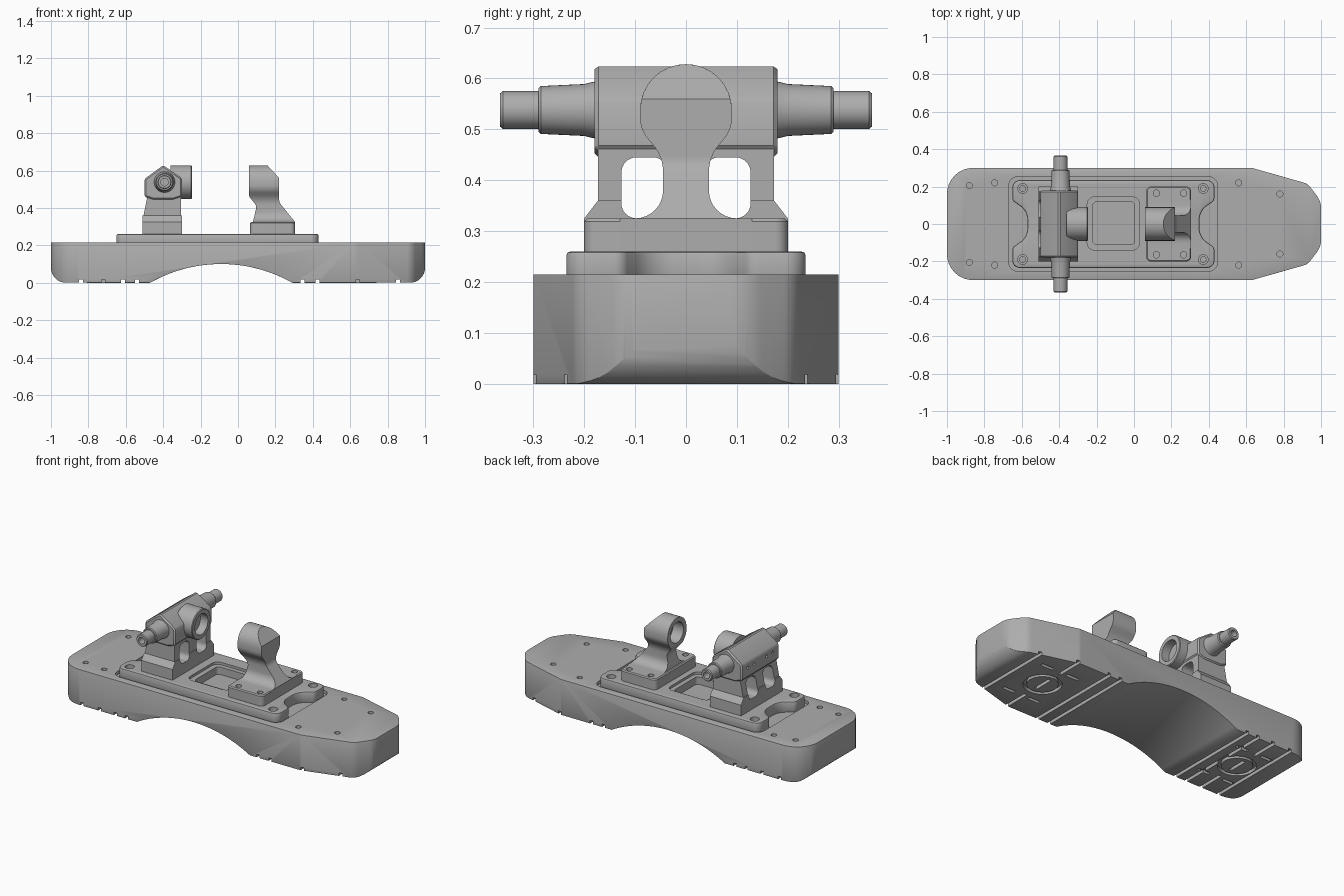
import bpy, bmesh, math
from mathutils import Vector, Matrix

cube = bpy.data.objects.get("Cube")
if cube:
    bpy.data.objects.remove(cube, do_unlink=True)

grey = bpy.data.materials.new("machined grey")
grey.use_nodes = True
tone = (0.42, 0.42, 0.42, 1)
grey.diffuse_color = tone
grey.node_tree.nodes["Principled BSDF"].inputs["Base Color"].default_value = tone


def place(axis, a, b, t):
    return {"x": (t, a, b), "y": (a, t, b), "z": (a, b, t)}[axis]


def finish(name, bm):
    bmesh.ops.recalc_face_normals(bm, faces=bm.faces)
    mesh = bpy.data.meshes.new(name)
    bm.to_mesh(mesh)
    bm.free()
    obj = bpy.data.objects.new(name, mesh)
    mesh.materials.append(grey)
    bpy.context.collection.objects.link(obj)
    return obj


def rounded(corners, steps=8):
    """Turn (a, b, radius) corners into a filleted outline."""
    out = []
    for i, c in enumerate(corners):
        p = Vector(c[:2])
        r = c[2] if len(c) > 2 else 0
        if not r:
            out.append(p)
            continue
        u = (Vector(corners[i - 1][:2]) - p).normalized()
        v = (Vector(corners[(i + 1) % len(corners)][:2]) - p).normalized()
        half = u.angle(v) / 2
        centre = p + (u + v).normalized() * r / math.sin(half)
        start = p + u * r / math.tan(half) - centre
        end = p + v * r / math.tan(half) - centre
        turn = math.atan2(start.x * end.y - start.y * end.x, start.dot(end))
        for k in range(steps + 1):
            out.append(centre + Matrix.Rotation(turn * k / steps, 2) @ start)
    return out


def rect(a0, a1, b0, b1, r=0):
    return [(a0, b0, r), (a1, b0, r), (a1, b1, r), (a0, b1, r)]


def mirrored(half):
    return half + [(-c[0],) + tuple(c[1:]) for c in reversed(half)]


def prism(name, axis, corners, lo, hi):
    bm = bmesh.new()
    pts = rounded(corners)
    a = [bm.verts.new(place(axis, p[0], p[1], lo)) for p in pts]
    b = [bm.verts.new(place(axis, p[0], p[1], hi)) for p in pts]
    bm.faces.new(a)
    bm.faces.new(b[::-1])
    for i in range(len(pts)):
        bm.faces.new((a[i - 1], b[i - 1], b[i], a[i]))
    return finish(name, bm)


def lathe(name, axis, profile, ca, cb, n=40):
    """Revolve (position, radius) pairs about an axis through (ca, cb)."""
    bm = bmesh.new()
    rings = []
    for t, r in profile:
        count = n if r else 1
        rings.append([bm.verts.new(place(axis, ca + r * math.cos(math.tau * k / n),
                                         cb + r * math.sin(math.tau * k / n), t))
                      for k in range(count)])
    for p, q in zip(rings, rings[1:]):
        for k in range(n):
            quad = [p[k % len(p)], p[(k + 1) % len(p)], q[(k + 1) % len(q)], q[k % len(q)]]
            bm.faces.new(list(dict.fromkeys(quad)))
    return finish(name, bm)


def rod(axis, ca, cb, lo, hi, r, n=24):
    return lathe("cutter", axis, [(lo, 0), (lo, r), (hi, r), (hi, 0)], ca, cb, n)


def apply(obj, mod):
    bpy.context.view_layer.objects.active = obj
    bpy.ops.object.modifier_apply(modifier=mod.name)


def boolean(obj, other, operation="DIFFERENCE"):
    mod = obj.modifiers.new("cut", "BOOLEAN")
    mod.operation, mod.object, mod.solver = operation, other, "EXACT"
    apply(obj, mod)
    bpy.data.objects.remove(other, do_unlink=True)


def bevel(obj, width, segments=2, angle=35):
    mod = obj.modifiers.new("bevel", "BEVEL")
    mod.width, mod.segments = width, segments
    mod.limit_method, mod.angle_limit = "ANGLE", math.radians(angle)
    apply(obj, mod)


# Base: arched side profile trimmed by the plan outline
arch = []
for k in range(33):
    s = -1 + k / 16
    arch.append((-0.09 + 0.38 * s, math.sqrt(0.77 ** 2 - (0.38 * s) ** 2) - 0.67))
base = prism("base", "y", [(-1, 0, 0.08)] + arch + [(1, 0, 0.08), (1, 0.215), (-1, 0.215)],
             -0.4, 0.4)
plan = [(-1, -0.3, 0.14), (0.63, -0.3, 0.06), (0.93, -0.215, 0.08), (1, -0.12, 0.1),
        (1, 0.12, 0.1), (0.93, 0.215, 0.08), (0.63, 0.3, 0.06), (-1, 0.3, 0.14)]
boolean(base, prism("cutter", "z", plan, -0.1, 0.4), "INTERSECT")
bevel(base, 0.012)
boolean(base, prism("cutter", "z", rect(-0.67, 0.447, -0.253, 0.253, 0.05), 0.195, 0.3))
for side in (-1, 1):
    for x, y in ((-0.88, 0.205), (-0.745, 0.22), (0.56, 0.22), (0.78, 0.16)):
        boolean(base, rod("z", x, side * y, 0.18, 0.3, 0.016))

# Tread grooves under both pads
for x in (-0.84, -0.54, -0.615, 0.345, 0.425, 0.855):
    boolean(base, prism("cutter", "y", rect(x - 0.01, x + 0.01, -0.02, 0.018), -0.4, 0.4))
for cx in (-0.72, 0.64):
    ring = lathe("cutter", "z", [(-0.02, 0.085), (-0.02, 0.105), (0.018, 0.105),
                                 (0.018, 0.085), (-0.02, 0.085)], cx, 0)
    bmesh_fix = ring.data
    bm = bmesh.new()
    bm.from_mesh(bmesh_fix)
    bmesh.ops.remove_doubles(bm, verts=bm.verts, dist=1e-5)
    bmesh.ops.recalc_face_normals(bm, faces=bm.faces)
    bm.to_mesh(bmesh_fix)
    bm.free()
    boolean(base, ring)
    for lo, hi in ((-0.4, -0.14), (-0.06, 0.06), (0.14, 0.4)):
        boolean(base, prism("cutter", "z", rect(cx - 0.01, cx + 0.01, lo, hi), -0.02, 0.018))
    for y in (-0.16, 0.16):
        for x in (cx - 0.075, cx + 0.1):
            boolean(base, prism("cutter", "z", rect(x - 0.04, x + 0.04, y - 0.01, y + 0.01),
                                -0.02, 0.018))

# Mounting plate with scooped ends, stepped well and corner holes
plate = prism("mounting_plate", "z", [
    (-0.65, -0.235, 0.04), (0.43, -0.235, 0.04), (0.43, -0.125, 0.03), (0.35, -0.07, 0.09),
    (0.35, 0.07, 0.09), (0.43, 0.125, 0.03), (0.43, 0.235, 0.04), (-0.65, 0.235, 0.04),
    (-0.65, 0.125, 0.03), (-0.57, 0.07, 0.09), (-0.57, -0.07, 0.09), (-0.65, -0.125, 0.03)],
    0.19, 0.26)
bevel(plate, 0.008)
boolean(plate, prism("cutter", "z", rect(-0.25, 0.03, -0.14, 0.145, 0.04), 0.245, 0.3))
boolean(plate, prism("cutter", "z", rect(-0.22, 0.003, -0.11, 0.118, 0.02), 0.2, 0.3))
for x in (-0.595, 0.37):
    for y in (-0.19, 0.19):
        boolean(plate, rod("z", x, y, 0.235, 0.3, 0.026))
        boolean(plate, rod("z", x, y, 0.2, 0.3, 0.015))

# Trunnion bracket: foot, twin-window body, faceted head
foot = prism("trunnion_foot", "x", mirrored([(0.2, 0.25), (0.2, 0.325), (0.173, 0.36)]),
             -0.51, -0.3)
body = prism("trunnion_body", "y", [(-0.505, 0.25), (-0.305, 0.25), (-0.305, 0.5),
                                   (-0.475, 0.5), (-0.487, 0.45), (-0.505, 0.36)],
             -0.173, 0.173)
boolean(foot, body, "UNION")
foot.name = "trunnion_bracket"
head = prism("trunnion_head", "y", [(-0.5, 0.555), (-0.4, 0.628), (-0.3, 0.56), (-0.3, 0.46),
                                   (-0.345, 0.445), (-0.455, 0.445), (-0.5, 0.46)],
             -0.18, 0.18)
bevel(head, 0.008, 1)
boolean(foot, head, "UNION")
for lo, hi in ((0.035, 0.127), (-0.127, -0.035)):
    boolean(foot, prism("cutter", "x", rect(lo, hi, 0.325, 0.445, 0.03), -0.7, -0.2))
for y in (-0.12, -0.06, 0.06, 0.12):
    boolean(foot, rod("x", y, 0.52, -0.6, -0.48, 0.009, 12))

# Hub socket and the two hollow trunnion pins
axle_z = 0.538
hub = lathe("hub_socket", "x", [(-0.36, 0), (-0.36, 0.09), (-0.25, 0.09), (-0.246, 0.086),
                                (-0.246, 0.062), (-0.296, 0.062), (-0.296, 0)], 0, axle_z)
pins = []
for side, label in ((1, "back"), (-1, "front")):
    shape = [(0.16, 0), (0.16, 0.06), (0.188, 0.054), (0.2, 0.051), (0.285, 0.047),
             (0.29, 0.043), (0.29, 0.037), (0.36, 0.037), (0.365, 0.033), (0.365, 0.02),
             (0.3, 0.02), (0.3, 0)]
    pins.append(lathe(label + "_trunnion_pin", "y", [(side * t, r) for t, r in shape],
                      -0.393, axle_z))

# Socket bracket: keyhole face trimmed by its side profile
arm = prism("socket_arm", "x", mirrored([
    (0.13, 0.25), (0.13, 0.325), (0.045, 0.325, 0.055), (0.045, 0.445, 0.08),
    (0.09, 0.5, 0.06), (0.09, 0.628, 0.0895)]), 0, 0.4)
side_shape = [(0.08, 0.25), (0.305, 0.25), (0.305, 0.325), (0.22, 0.43, 0.05), (0.22, 0.56),
              (0.155, 0.63), (0.06, 0.63), (0.06, 0.46, 0.02), (0.1, 0.41, 0.03),
              (0.08, 0.325)]
boolean(arm, prism("cutter", "y", side_shape, -0.3, 0.3), "INTERSECT")
boolean(arm, rod("x", 0, axle_z, 0, 0.13, 0.062, 40))
socket_foot = prism("socket_foot", "z", rect(0.065, 0.305, -0.2, 0.2, 0.025), 0.25, 0.325)
bevel(socket_foot, 0.006, 1)
for x in (0.12, 0.265):
    for y in (-0.165, 0.165):
        boolean(socket_foot, rod("z", x, y, 0.28, 0.4, 0.017))

# Smooth curved surfaces while keeping machined edges crisp
bpy.ops.object.select_all(action="DESELECT")
for obj in [base, plate, foot, hub, arm, socket_foot] + pins:
    obj.select_set(True)
bpy.context.view_layer.objects.active = base
bpy.ops.object.shade_smooth_by_angle(angle=math.radians(30))
